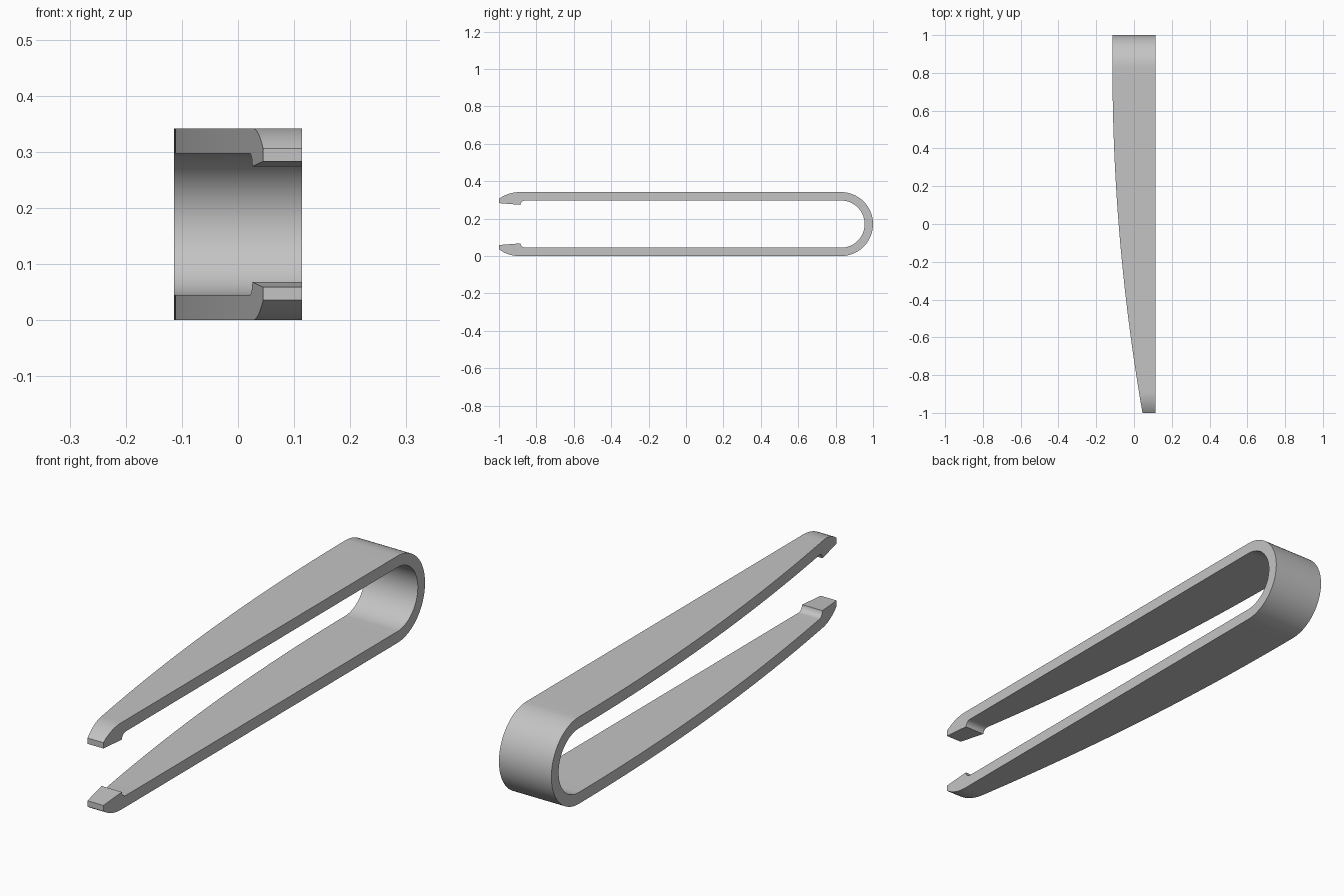
import bpy, bmesh, math

cube = bpy.data.objects.get("Cube")
if cube:
    bpy.data.objects.remove(cube, do_unlink=True)

# Main dimensions
HEIGHT = 0.342
R_OUT = HEIGHT / 2
THICK = 0.045
R_IN = R_OUT - THICK
BEND_Y = 1 - R_OUT
HALF_W = 0.114
TIP_R = 0.186            # rounding of the outer face at the tip
TIP_Y = -0.89            # where that rounding starts
NOTCH_R = 0.025          # hollow behind the gripping pad
PAD_Y, NOTCH_Y = -0.885, -0.86


def edge_x(y):
    """Bowed side: full width at the bend, narrowing towards the tip."""
    return -HALF_W + 0.0475 * max(0, BEND_Y - y) ** 2


def outer_z(y):
    d = max(0, TIP_Y - y)
    return TIP_R - math.sqrt(TIP_R ** 2 - d ** 2)


def inner_z(y):
    if y <= PAD_Y:
        return 0.059 + 0.009 * (y + 1) / (PAD_Y + 1)
    if y < NOTCH_Y:
        return THICK + NOTCH_R - math.sqrt(NOTCH_R ** 2 - (y - NOTCH_Y) ** 2)
    return THICK


# Stations along the lower arm: tip, pad, notch, long straight
ys = [-1 + (TIP_Y + 1) * i / 10 for i in range(11)]
ys += [PAD_Y + 0.0006]
ys += [NOTCH_Y - NOTCH_R * math.cos(math.radians(a)) for a in (20, 35, 50, 65, 80, 90)]
ys += [NOTCH_Y + (BEND_Y - NOTCH_Y) * i / 28 for i in range(1, 29)]
ys = sorted(set(ys + [PAD_Y]))
lower = [((y, outer_z(y)), (y, inner_z(y))) for y in ys]

# Stations around the bend, then the mirrored upper arm
bend = []
for i in range(1, 40):
    a = -math.pi / 2 + math.pi * i / 40
    bend.append(tuple((BEND_Y + r * math.cos(a), R_OUT + r * math.sin(a))
                      for r in (R_OUT, R_IN)))
upper = [tuple((y, HEIGHT - z) for y, z in pair) for pair in reversed(lower)]

# One continuous strip with a four-cornered section
bm = bmesh.new()
rings = []
for (yo, zo), (yi, zi) in lower + bend + upper:
    rings.append([bm.verts.new(p) for p in (
        (edge_x(yo), yo, zo), (HALF_W, yo, zo),
        (HALF_W, yi, zi), (edge_x(yi), yi, zi))])
for a, b in zip(rings, rings[1:]):
    for k in range(4):
        n = (k + 1) % 4
        bm.faces.new((a[k], a[n], b[n], b[k]))
bm.faces.new(rings[0])
bm.faces.new(rings[-1])
bmesh.ops.recalc_face_normals(bm, faces=bm.faces)

mesh = bpy.data.meshes.new("tweezers")
bm.to_mesh(mesh)
bm.free()
tweezers = bpy.data.objects.new("tweezers", mesh)
bpy.context.collection.objects.link(tweezers)

# Plain grey
grey = bpy.data.materials.new("plain grey")
grey.use_nodes = True
colour = (0.55, 0.55, 0.55, 1)
grey.diffuse_color = colour
grey.node_tree.nodes["Principled BSDF"].inputs["Base Color"].default_value = colour
mesh.materials.append(grey)

bpy.ops.object.select_all(action="DESELECT")
tweezers.select_set(True)
bpy.context.view_layer.objects.active = tweezers
bpy.ops.object.shade_smooth_by_angle(angle=math.radians(25))
